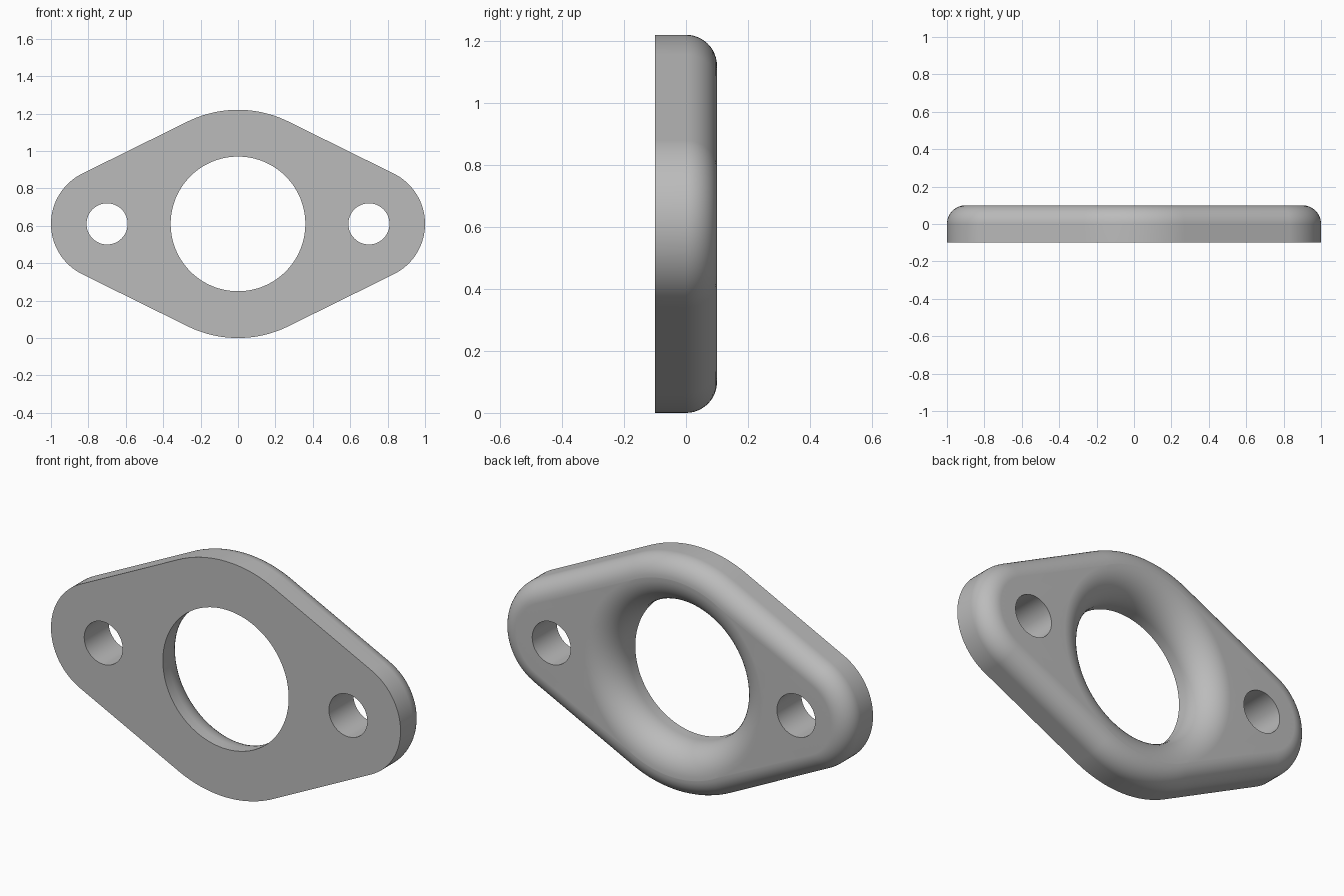
import bpy, bmesh
from math import sin, cos, pi, acos, radians

cube = bpy.data.objects.get("Cube")
if cube:
    bpy.data.objects.remove(cube)

MID_Z, FRONT, BACK = 0.61, -0.1, 0.1
BODY_R, EAR_R, EAR_X = 0.61, 0.30, 0.70
BORE_R, BOLT_R = 0.36, 0.11
EDGE_ROUND, BORE_ROUND = 0.10, 0.148
STEPS = 12
TANGENT = acos((BODY_R - EAR_R) / EAR_X)


def arc(cx, r, a0, a1, n):
    return [(cx + r * cos(a0 + (a1 - a0) * i / n),
             MID_Z + r * sin(a0 + (a1 - a0) * i / n)) for i in range(n + 1)]


def outline(inset):
    """Tangent-joined body and ear arcs, shrunk by inset."""
    t, body, ear = TANGENT, BODY_R - inset, EAR_R - inset
    return (arc(EAR_X, ear, -t, t, 32) + arc(0, body, t, pi - t, 24)
            + arc(-EAR_X, ear, pi - t, pi + t, 32)
            + arc(0, body, pi + t, 2 * pi - t, 24))


def circle(cx, r, n):
    return arc(cx, r, 0, 2 * pi, n)[:-1]


bm = bmesh.new()
front_edges, back_edges = [], []


def wall(sections):
    """Join (points, y) sections from front to back and keep the end loops."""
    rings = [[bm.verts.new((x, y, z)) for x, z in pts] for pts, y in sections]
    n = len(rings[0])
    for a, b in zip(rings, rings[1:]):
        for i in range(n):
            j = (i + 1) % n
            bm.faces.new((a[i], a[j], b[j], b[i]))
    for ring, store in ((rings[0], front_edges), (rings[-1], back_edges)):
        store.extend(bm.edges.get((ring[i], ring[(i + 1) % n])) for i in range(n))


def quarter(r):
    """Inset and y along a quarter-round that ends on the back face."""
    for i in range(STEPS + 1):
        a = pi / 2 * i / STEPS
        yield r * (1 - cos(a)), BACK - r + r * sin(a)


# Outer rim, rounded at the back
wall([(outline(0), FRONT)] + [(outline(d), y) for d, y in quarter(EDGE_ROUND)])
# Central bore, flared at the back
wall([(circle(0, BORE_R, 128), FRONT)]
     + [(circle(0, BORE_R + d, 128), y) for d, y in quarter(BORE_ROUND)])
# Straight bolt holes
for side in (-1, 1):
    wall([(circle(side * EAR_X, BOLT_R, 48), y) for y in (FRONT, BACK)])
# Flat front and back faces
bmesh.ops.triangle_fill(bm, use_beauty=True, edges=front_edges, normal=(0, -1, 0))
bmesh.ops.triangle_fill(bm, use_beauty=True, edges=back_edges, normal=(0, 1, 0))
bmesh.ops.recalc_face_normals(bm, faces=bm.faces[:])

mesh = bpy.data.meshes.new("flange_plate")
bm.to_mesh(mesh)
bm.free()
plate = bpy.data.objects.new("flange_plate", mesh)
bpy.context.collection.objects.link(plate)

# Plain grey metal
grey = bpy.data.materials.new("grey")
grey.use_nodes = True
colour = (0.5, 0.5, 0.5, 1)
grey.diffuse_color = colour
bsdf = next(n for n in grey.node_tree.nodes if n.type == 'BSDF_PRINCIPLED')
bsdf.inputs["Base Color"].default_value = colour
mesh.materials.append(grey)

# Smooth rounds with crisp face edges
bpy.ops.object.select_all(action='DESELECT')
plate.select_set(True)
bpy.context.view_layer.objects.active = plate
bpy.ops.object.shade_smooth_by_angle(angle=radians(30))
weighted = plate.modifiers.new("flat_face_normals", 'WEIGHTED_NORMAL')
weighted.keep_sharp = True
